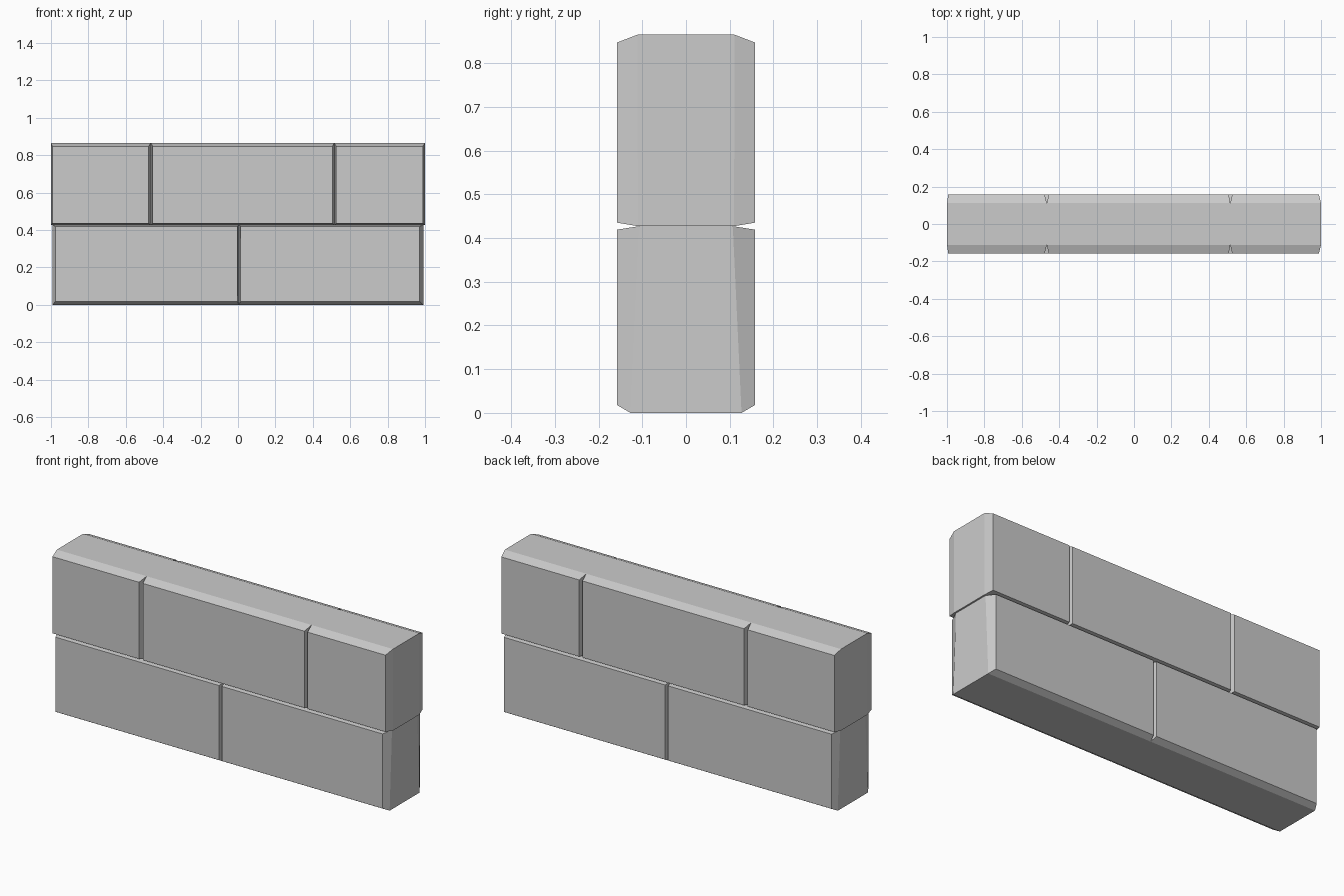
import bpy
import bmesh

if "Cube" in bpy.data.objects:
    bpy.data.objects.remove(bpy.data.objects["Cube"])

HALF = 0.158   # half depth at the brick faces


def brick(name, x0, x1, z0, z1, left, right, bottom, top, y_low, y_high):
    """Block whose front and back rims are chamfered by the given insets."""
    core = [(x0, z0, y_low), (x1, z0, y_low), (x1, z1, y_high), (x0, z1, y_high)]
    face = [(x0 + left, z0 + bottom, HALF), (x1 - right, z0 + bottom, HALF),
            (x1 - right, z1 - top, HALF), (x0 + left, z1 - top, HALF)]
    bm = bmesh.new()
    rings = [[bm.verts.new((x, s * y, z)) for x, z, y in ring]
             for ring, s in ((face, -1), (core, -1), (core, 1), (face, 1))]
    bm.faces.new(rings[0])
    bm.faces.new(rings[-1])
    for a, b in zip(rings, rings[1:]):
        for i in range(4):
            j = (i + 1) % 4
            bm.faces.new((a[i], a[j], b[j], b[i]))
    bmesh.ops.recalc_face_normals(bm, faces=bm.faces)
    mesh = bpy.data.meshes.new(name)
    bm.to_mesh(mesh)
    bm.free()
    obj = bpy.data.objects.new(name, mesh)
    bpy.context.collection.objects.link(obj)


# Lower course: two long bricks
low = dict(z0=0.0, z1=0.427, bottom=0.018, top=0.008, y_low=0.127, y_high=0.107)
brick("lower_brick_left", -0.992, 0.005, left=0.016, right=0.008, **low)
brick("lower_brick_right", 0.005, 0.991, left=0.009, right=0.02, **low)

# Upper course: one long brick between two shorter ones
up = dict(z0=0.427, z1=0.865, bottom=0.008, top=0.018, y_low=0.11, y_high=0.111)
brick("upper_brick_left", -1.0, -0.466, left=0.007, right=0.012, **up)
brick("upper_brick_middle", -0.466, 0.515, left=0.01, right=0.009, **up)
brick("upper_brick_right", 0.515, 1.0, left=0.01, right=0.012, **up)
